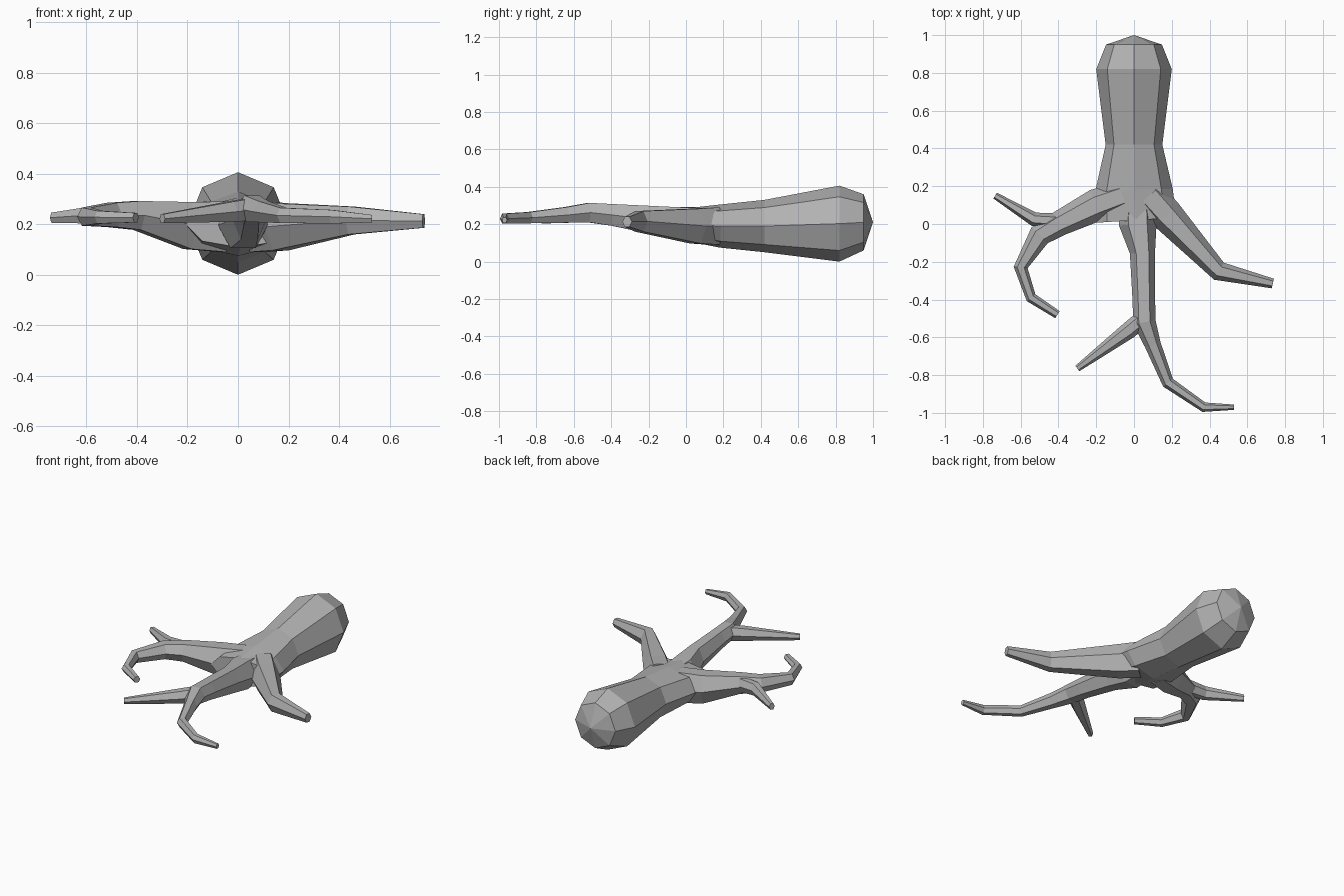
import bpy
import bmesh
import math
from mathutils import Vector

cube = bpy.data.objects.get("Cube")
if cube:
    bpy.data.objects.remove(cube, do_unlink=True)

grey = bpy.data.materials.new("plain grey")
grey.use_nodes = True
colour = (0.45, 0.45, 0.45, 1)
grey.diffuse_color = colour
grey.node_tree.nodes["Principled BSDF"].inputs["Base Color"].default_value = colour


def loft(name, path, sides):
    """Skin flat-sided rings along a path of (x, y, z, half width, half height)."""
    bm = bmesh.new()
    rings = []
    top = max(math.sin(math.tau * i / sides) for i in range(sides))
    for k, (x, y, z, w, h) in enumerate(path):
        before = Vector(path[max(k - 1, 0)][:2])
        here = Vector((x, y))
        after = Vector(path[min(k + 1, len(path) - 1)][:2])
        along = ((here - before).normalized() + (after - here).normalized()).normalized()
        across = Vector((along.y, -along.x, 0))
        ring = []
        for i in range(sides):
            a = math.tau * i / sides
            p = Vector((x, y, z)) + across * w * math.cos(a)
            p.z += h * math.sin(a) / top
            ring.append(bm.verts.new(p))
        rings.append(ring)
    for a, b in zip(rings, rings[1:]):
        for i in range(sides):
            j = (i + 1) % sides
            bm.faces.new((a[i], a[j], b[j], b[i]))
    bm.faces.new(rings[0])
    bm.faces.new(rings[-1])
    bmesh.ops.remove_doubles(bm, verts=bm.verts, dist=0.0001)
    bmesh.ops.recalc_face_normals(bm, faces=bm.faces)
    mesh = bpy.data.meshes.new(name)
    bm.to_mesh(mesh)
    bm.free()
    mesh.materials.append(grey)
    ob = bpy.data.objects.new(name, mesh)
    bpy.context.collection.objects.link(ob)
    return ob


# Thick trunk with a domed rear end
trunk = loft("branching_root", [
    (0, 1.0, .21, 0, 0),
    (0, .95, .21, .148, .15),
    (0, .82, .203, .2, .203),
    (0, .42, .19, .15, .14),
    (0, .18, .19, .205, .115),
    (.01, .02, .197, .215, .09),
], 8)

branches = [
    # Single branch on the left
    loft("left_branch", [
        (.08, .15, .19, .09, .1),
        (.17, .05, .19, .088, .093),
        (.45, -.25, .215, .052, .055),
        (.735, -.315, .213, .026, .027)], 6),
    # Long front branch, curling to the left
    loft("front_branch", [
        (.02, .12, .195, .09, .085),
        (.02, 0, .197, .1, .092),
        (.045, -.15, .218, .067, .078),
        (.052, -.4, .25, .06, .058),
        (.055, -.52, .262, .06, .052),
        (.1, -.64, .25, .043, .042),
        (.18, -.84, .235, .033, .03),
        (.37, -.97, .23, .026, .027),
        (.53, -.97, .222, .014, .015)], 6),
    # Side twig of the front branch
    loft("front_twig", [
        (.06, -.49, .26, .045, .045),
        (-.03, -.565, .25, .045, .04),
        (-.3, -.765, .222, .018, .018)], 6),
    # Right branch, curling forward
    loft("right_branch", [
        (-.06, .15, .19, .08, .1),
        (-.2, .1, .195, .086, .093),
        (-.4, 0, .235, .066, .057),
        (-.5, -.06, .237, .06, .048),
        (-.6, -.23, .23, .037, .036),
        (-.545, -.39, .228, .029, .025),
        (-.405, -.48, .226, .022, .019)], 6),
    # Side twig of the right branch
    loft("right_twig", [
        (-.38, .015, .24, .04, .045),
        (-.53, .025, .24, .037, .038),
        (-.735, .15, .226, .018, .02)], 6),
]

# Fuse the branches into the trunk
bpy.context.view_layer.objects.active = trunk
for branch in branches:
    fuse = trunk.modifiers.new("fuse", 'BOOLEAN')
    fuse.operation = 'UNION'
    fuse.solver = 'EXACT'
    fuse.object = branch
    bpy.ops.object.modifier_apply(modifier=fuse.name)
    bpy.data.objects.remove(branch, do_unlink=True)
